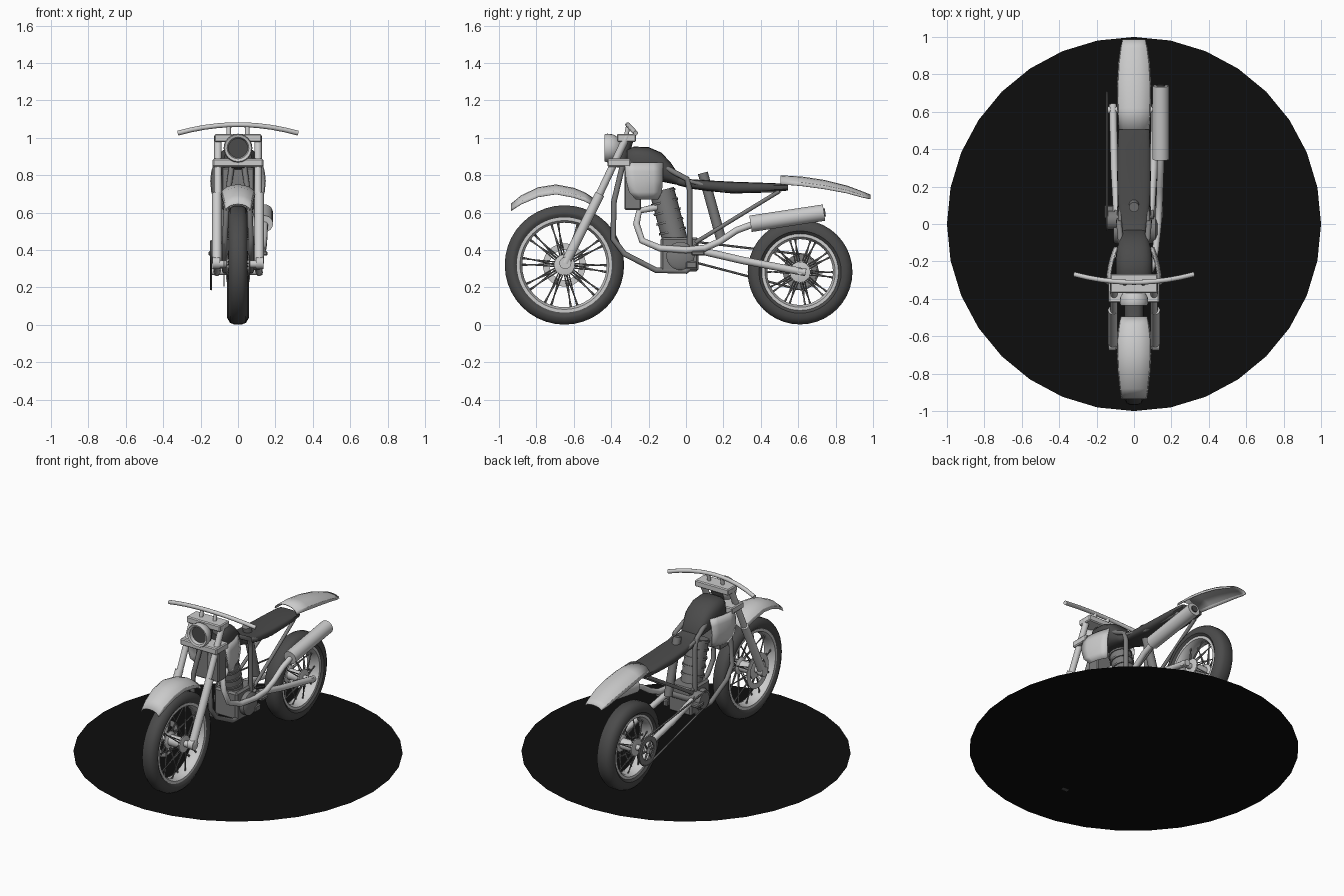
import bpy, bmesh
from math import sin, cos, pi, radians
from mathutils import Vector

if "Cube" in bpy.data.objects:
    bpy.data.objects.remove(bpy.data.objects["Cube"])

def material(name, v):
    m = bpy.data.materials.new(name)
    m.diffuse_color = (v, v, v, 1)
    m.use_nodes = True
    m.node_tree.nodes["Principled BSDF"].inputs["Base Color"].default_value = m.diffuse_color
    return m

BLACK, DARK, MID = material("black", 0.004), material("dark", 0.07), material("mid", 0.2)
LIGHT = None

def finish(name, bm, mat=LIGHT, smooth=40):
    bmesh.ops.recalc_face_normals(bm, faces=bm.faces)
    me = bpy.data.meshes.new(name)
    bm.to_mesh(me)
    bm.free()
    ob = bpy.data.objects.new(name, me)
    bpy.context.collection.objects.link(ob)
    if mat:
        me.materials.append(mat)
    if smooth:
        bpy.ops.object.select_all(action='DESELECT')
        ob.select_set(True)
        bpy.context.view_layer.objects.active = ob
        bpy.ops.object.shade_smooth_by_angle(angle=radians(smooth))
    return ob

def loft(name, rings, mat=LIGHT, closed=True, caps=True, loop=False, smooth=40):
    bm = bmesh.new()
    vs = [[bm.verts.new(p) for p in r] for r in rings]
    n = len(vs[0])
    pairs = list(zip(vs, vs[1:])) + ([(vs[-1], vs[0])] if loop else [])
    for a, b in pairs:
        for i in range(n if closed else n - 1):
            j = (i + 1) % n
            bm.faces.new((a[i], a[j], b[j], b[i]))
    if caps and closed and not loop:
        bm.faces.new(vs[0])
        bm.faces.new(vs[-1])
    return finish(name, bm, mat, smooth)

def lathe(name, profile, y, z, mat=LIGHT, seg=40, loop=True):
    # revolves (x, radius) points about an axle parallel to x
    rings = [[(x, y + r * cos(2 * pi * i / seg), z + r * sin(2 * pi * i / seg))
              for i in range(seg)] for x, r in profile]
    return loft(name, rings, mat, loop=loop)

def tubes(name, paths, r, mat=LIGHT, sides=12):
    bm = bmesh.new()
    for path in paths:
        pts = [Vector(p) for p in path]
        prev = None
        for k, p in enumerate(pts):
            a = (p - pts[k - 1]).normalized() if k else (pts[1] - p).normalized()
            b = (pts[k + 1] - p).normalized() if k < len(pts) - 1 else a
            t = (a + b).normalized()
            ref = Vector((1, 0, 0)) if abs(t.x) < 0.8 else Vector((0, 0, 1))
            u = t.cross(ref).normalized()
            w = t.cross(u)
            ring = [bm.verts.new(p + r * (u * cos(2 * pi * i / sides) + w * sin(2 * pi * i / sides)))
                    for i in range(sides)]
            if prev:
                for i in range(sides):
                    j = (i + 1) % sides
                    bm.faces.new((prev[i], prev[j], ring[j], ring[i]))
            if k in (0, len(pts) - 1):
                bm.faces.new(ring)
            prev = ring
    return finish(name, bm, mat)

def both(path):
    return [path, [(-x, y, z) for x, y, z in path]]

def box(name, lo, hi, mat=LIGHT, bevel=0.006):
    bm = bmesh.new()
    bmesh.ops.create_cube(bm, size=1)
    for v in bm.verts:
        v.co = [(l + h) / 2 + c * (h - l) for l, h, c in zip(lo, hi, v.co)]
    bmesh.ops.bevel(bm, geom=bm.edges[:], offset=bevel, segments=1, affect='EDGES')
    return finish(name, bm, mat, 0)

# ground disc
bm = bmesh.new()
bmesh.ops.create_circle(bm, cap_ends=True, segments=32, radius=1)
bmesh.ops.translate(bm, verts=bm.verts, vec=(0, 0, 0.002))
finish("ground_disc", bm, BLACK, 0)

# wheels
def wheel(name, y, z, R, rim, w):
    lathe(name + "_tire", [(-w * .7, rim), (-w, rim + .02), (-w, R - .035), (-w * .75, R - .01), (-w * .4, R),
                           (w * .4, R), (w * .75, R - .01), (w, R - .035), (w, rim + .02), (w * .7, rim)], y, z, DARK)
    lathe(name + "_rim", [(-w * .8, rim + .005), (-w * .8, rim - .012), (-w * .4, rim - .024), (w * .4, rim - .024),
                          (w * .8, rim - .012), (w * .8, rim + .005)], y, z)
    lathe(name + "_hub", [(-.065, .03), (-.06, .055), (-.05, .055), (-.04, .035), (.04, .035),
                          (.05, .055), (.06, .055), (.065, .03)], y, z, seg=24, loop=False)
    spokes = []
    for i in range(20):
        a = 2 * pi * (i // 2) / 10 + (.3 if i % 2 else 0)
        for s, off in ((-1, .0), (1, .16)):
            b = a + off + (.45 if i % 2 else -.45) * .4
            spokes.append([(s * .055, y + .05 * cos(a + off), z + .05 * sin(a + off)),
                           (s * .015, y + (rim - .02) * cos(b), z + (rim - .02) * sin(b))])
    tubes(name + "_spokes", spokes, .0035, MID, 6)

wheel("front_wheel", -.65, .32, .319, .25, .052)
wheel("rear_wheel", .61, .282, .28, .2, .058)
lathe("front_brake_disc", [(-.078, .08), (-.078, .115), (-.072, .115), (-.072, .08)], -.65, .32)
tubes("front_axle", [[(-.13, -.65, .325), (.13, -.65, .325)]], .02)
tubes("rear_axle", [[(-.15, .61, .284), (.13, .61, .284)]], .018)

# chain and sprockets
lathe("rear_sprocket", [(-.148, .06), (-.148, .092), (-.14, .092), (-.14, .06)], .61, .284, MID)
tubes("sprocket_spokes", [[(-.144, .61, .284), (-.144, .61 + .07 * cos(i * pi / 3), .284 + .07 * sin(i * pi / 3))]
                          for i in range(6)], .006, MID, 6)
lathe("front_sprocket", [(-.15, .05), (-.08, .05)], .02, .395, MID, loop=False)
chain = [(.61 + .094 * cos(a), .284 + .094 * sin(a)) for a in [radians(-105 + 18 * i) for i in range(11)]]
chain += [(.02 + .052 * cos(a), .395 + .052 * sin(a)) for a in [radians(78 + 18 * i) for i in range(11)]]
chain.append(chain[0])
tubes("chain", [[(-.144, y, z) for y, z in chain]], .006, MID, 6)

# front fork and steering
tubes("fork_lowers", both([(.113, -.645, .33), (.113, -.46, .7)]), .026, sides=16)
tubes("fork_uppers", both([(.107, -.5, .62), (.107, -.315, 1.01)]), .02, sides=16)
tubes("axle_clamps", both([(.095, -.645, .33), (.135, -.645, .33)]), .032, sides=16)
box("lower_fork_clamp", (-.135, -.42, .845), (.135, -.295, .888))
box("upper_fork_clamp", (-.125, -.37, .978), (.125, -.268, 1.02))
tubes("steering_neck", [[(0, -.36, .84), (0, -.31, 1.01)]], .035, DARK, 16)
tubes("handlebar_risers", both([(.05, -.32, 1.01), (.05, -.308, 1.065)]), .012)
tubes("handlebar", [[(x, -.312 + .42 * x * x, 1.07 - .44 * x * x) for x in
                     (-.32, -.25, -.18, -.11, -.05, 0, .05, .11, .18, .25, .32)]], .013)

# headlight, open bowl with dark lens
head = [(-.345, .03), (-.36, .055), (-.39, .073), (-.42, .077), (-.435, .072), (-.43, .058), (-.40, .05)]
loft("headlight", [[(r * cos(i * pi / 12), y, .945 + r * sin(i * pi / 12)) for i in range(24)] for y, r in head],
     caps=False)
tubes("headlight_lens", [[(0, -.41, .945), (0, -.38, .945)]], .052, DARK, 24)

# fenders: arched sections along (y, z, half width, drop)
def fender(name, stations):
    rings = [[(w * sin(a), y, z - d * (1 - cos(a)))
              for a in [radians(-90 + 22.5 * i) for i in range(9)]] for y, z, w, d in stations]
    ob = loft(name, rings, closed=False, smooth=25)
    m = ob.modifiers.new("thickness", 'SOLIDIFY')
    m.thickness, m.offset = .005, 0

fender("front_fender", [(-.935, .645, .065, .035), (-.88, .69, .075, .045), (-.79, .733, .085, .05),
                        (-.695, .748, .09, .05), (-.6, .73, .088, .05), (-.54, .705, .08, .045), (-.495, .675, .07, .04)])
fender("rear_fender", [(.505, .797, .08, .045), (.62, .79, .088, .048), (.74, .772, .09, .046),
                       (.86, .742, .083, .038), (.94, .712, .072, .03), (.985, .694, .06, .022)])

# tank and seat: rounded sections along (y, bottom, top, half width)
def body(name, stations, power):
    rings = []
    for y, b, t, w in stations:
        ring = []
        for i in range(20):
            c, s = cos(2 * pi * i / 20), sin(2 * pi * i / 20)
            c, s = [abs(v) ** power * (1 if v > 0 else -1) for v in (c, s)]
            ring.append((w * c, y, (b + t) / 2 + (t - b) / 2 * s))
        rings.append(ring)
    loft(name, rings, DARK)

body("tank", [(-.315, .82, .935, .075), (-.28, .79, .953, .1), (-.2, .77, .95, .1), (-.13, .765, .92, .092),
              (-.08, .755, .865, .078), (-.03, .745, .79, .06)], .7)
body("seat", [(-.09, .77, .85, .06), (-.04, .745, .795, .064), (.03, .727, .778, .078), (.12, .715, .772, .087),
              (.25, .702, .765, .09), (.4, .706, .76, .088), (.5, .713, .756, .084), (.545, .718, .752, .078)], .6)

# radiator shrouds and radiator
for side, s in (("right", 1), ("left", -1)):
    rows = [(.868, .128, -.325, -.125), (.82, .14, -.325, -.125), (.77, .146, -.32, -.125),
            (.71, .14, -.305, -.13), (.672, .125, -.27, -.15)]
    rings = [[(s * (x - .04 * k * k), y0 + (y1 - y0) * k, z) for k in (0, .25, .5, .75, 1)] for z, x, y0, y1 in rows]
    ob = loft(side + "_shroud", rings, closed=False)
    m = ob.modifiers.new("thickness", 'SOLIDIFY')
    m.thickness, m.offset = .006, 0
box("radiator", (-.085, -.33, .615), (.085, -.24, .84), MID)

# engine
tubes("cylinder", [[(0, -.13, .72), (0, -.055, .44)]], .067, MID, 20)
tubes("cylinder_fins", [[(0, -.13 + .014 * k, .715 - .052 * k), (0, -.127 + .014 * k, .703 - .052 * k)]
                        for k in range(5)], .074, MID, 20)
box("crankcase", (-.085, -.135, .285), (.085, .068, .468), MID, .012)
lathe("clutch_cover", [(.08, .075), (.115, .075), (.125, .06)], -.03, .368, MID, 28, loop=False)
lathe("left_engine_cover", [(-.11, .06), (-.08, .07)], -.04, .368, MID, 28, loop=False)

# frame
tubes("down_tubes", both([(.03, -.335, .87), (.06, -.385, .66), (.07, -.39, .46), (.07, -.33, .38),
                          (.07, -.16, .292), (.07, .0, .287), (.07, .05, .33)]), .015, MID)
tubes("main_tubes", both([(.03, -.33, .87), (.07, -.1, .835), (.08, .005, .78), (.08, .02, .72), (.08, .02, .42)]), .015, MID)
tubes("seat_rails", both([(.075, .01, .77), (.07, .2, .72), (.06, .5, .718)]), .011, MID)
tubes("rear_struts", both([(.08, .05, .44), (.065, .5, .715)]), .011, MID)
tubes("shock", [[(0, .09, .812), (0, .19, .45)]], .027, MID, 16)

# swingarm and foot pegs
tubes("swingarm", both([(.09, .04, .405), (.105, .3, .345), (.113, .64, .28)]), .02)
tubes("swingarm_pivot", [[(-.105, .05, .402), (.105, .05, .402)]], .028, MID)
for s in (1, -1):
    x = sorted((s * .085, s * .158))
    box("foot_peg", (x[0], .03, .37), (x[1], .1, .395), MID)
box("brake_pedal", (.1, .0, .3), (.13, .06, .34), MID)

# exhaust
tubes("exhaust_pipe", [[(.03, -.15, .63), (.06, -.25, .61), (.08, -.265, .54), (.095, -.235, .45), (.115, -.14, .41),
                        (.13, .0, .4), (.135, .1, .41), (.138, .18, .445), (.141, .27, .505), (.143, .37, .542)]], .018)
tubes("muffler", [[(.143, .345, .54), (.143, .738, .6)]], .044, sides=24)
tubes("muffler_tip", [[(.143, .73, .599), (.143, .745, .601)]], .022, DARK, 16)
